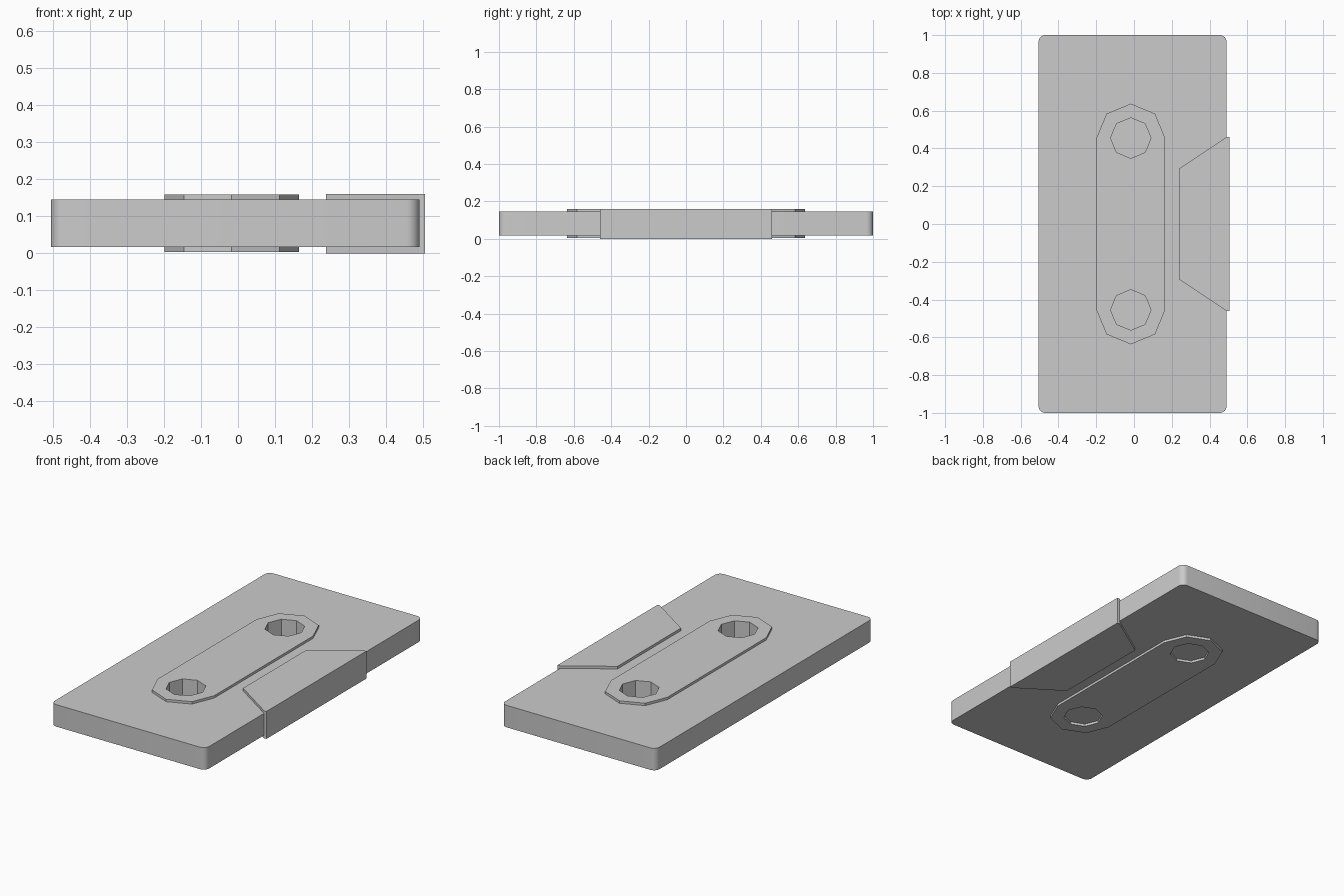
import bpy, bmesh
from math import pi, sin, cos

if "Cube" in bpy.data.objects:
    bpy.data.objects.remove(bpy.data.objects["Cube"])


def arc(cx, cy, r, start, end, n):
    return [(cx + r * cos(start + (end - start) * i / n),
             cy + r * sin(start + (end - start) * i / n)) for i in range(n + 1)]


def prism(name, outline, z0, z1):
    """Extrude a counter-clockwise outline from z0 to z1."""
    bm = bmesh.new()
    face = bm.faces.new([bm.verts.new((x, y, z0)) for x, y in outline])
    top = bmesh.ops.extrude_face_region(bm, geom=[face], use_keep_orig=True)
    verts = [g for g in top["geom"] if isinstance(g, bmesh.types.BMVert)]
    bmesh.ops.translate(bm, verts=verts, vec=(0, 0, z1 - z0))
    bmesh.ops.recalc_face_normals(bm, faces=bm.faces)
    mesh = bpy.data.meshes.new(name)
    bm.to_mesh(mesh)
    bm.free()
    obj = bpy.data.objects.new(name, mesh)
    bpy.context.collection.objects.link(obj)
    return obj


def drill(target, radius, z0, z1):
    """Cut an octagonal hole at each end of the target."""
    for y in (-HOLE_Y, HOLE_Y):
        cutter = prism("hole_cutter", arc(CX, y, radius, 0, 2 * pi, 8)[:-1], z0, z1)
        cutter.hide_render = True
        mod = target.modifiers.new("hole", 'BOOLEAN')
        mod.operation = 'DIFFERENCE'
        mod.solver = 'EXACT'
        mod.object = cutter
        bpy.context.view_layer.objects.active = target
        bpy.ops.object.modifier_apply(modifier=mod.name)
        bpy.data.objects.remove(cutter)


CX, HOLE_Y = -0.017, 0.455

# Rounded base plate, with blind pockets that leave a thin floor
x0, x1, r = -0.505, 0.49, 0.035
corners = [(x1 - r, 1 - r), (x0 + r, 1 - r), (x0 + r, -1 + r), (x1 - r, -1 + r)]
outline = []
for i, (x, y) in enumerate(corners):
    outline += arc(x, y, r, i * pi / 2, (i + 1) * pi / 2, 6)
plate = prism("base_plate", outline, 0.017, 0.145)
drill(plate, 0.109, 0.019, 0.3)

# Long link with low-poly round ends, drilled right through
link = prism("link_bar",
             arc(CX, HOLE_Y, 0.182, 0, pi, 4) + arc(CX, -HOLE_Y, 0.182, pi, 2 * pi, 4),
             0.003, 0.159)
drill(link, 0.107, -0.1, 0.3)

# Tapered tab on the right edge
half = [(0.505, 0.46), (0.49, 0.46), (0.237, 0.292)]
prism("side_tab", half + [(x, -y) for x, y in reversed(half)], 0.0, 0.16)

# Smooth only the rounded plate corners
bpy.ops.object.select_all(action='DESELECT')
plate.select_set(True)
bpy.context.view_layer.objects.active = plate
bpy.ops.object.shade_smooth_by_angle(angle=0.5)
